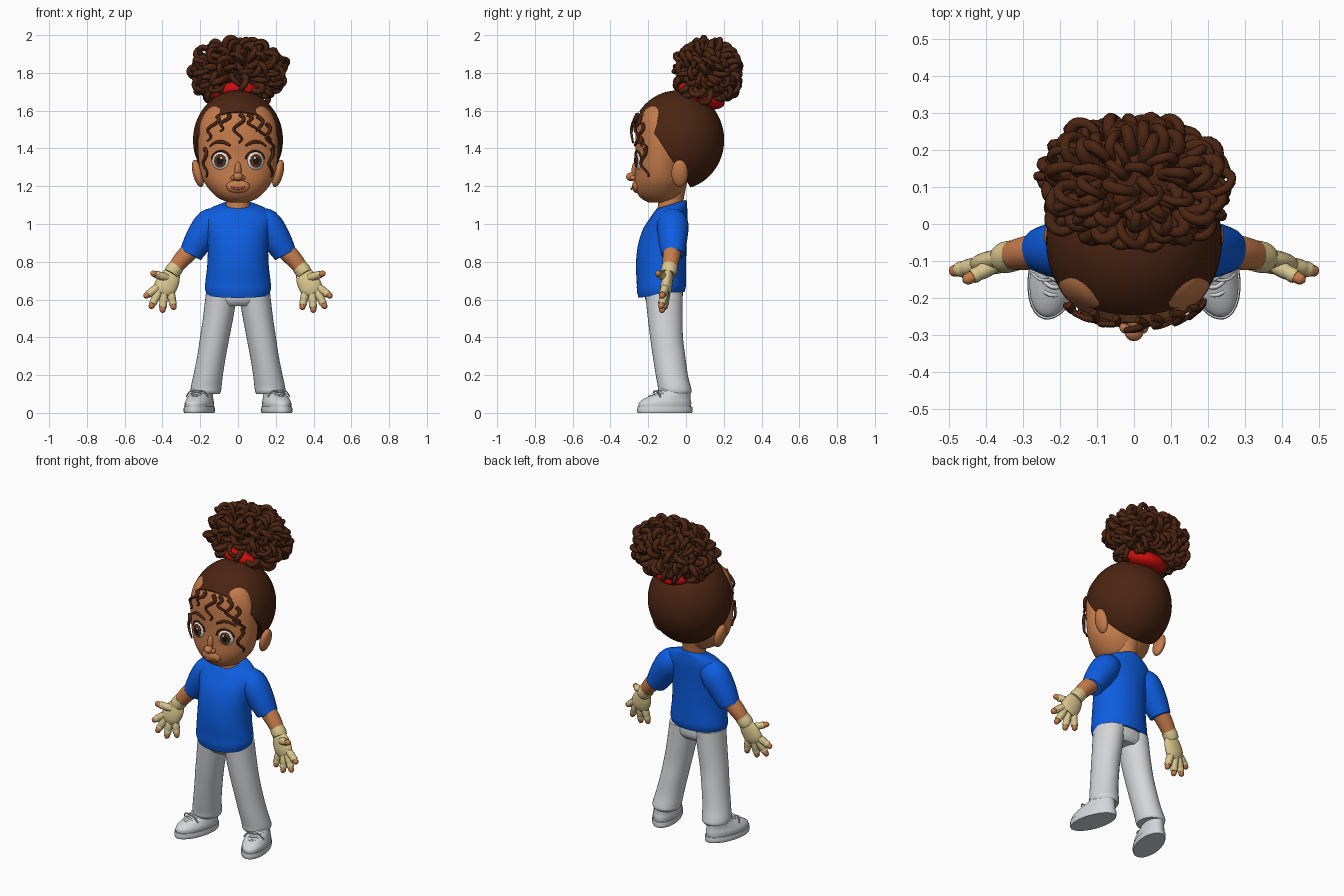
import bpy, bmesh, math, random
from mathutils import Vector, Matrix

if "Cube" in bpy.data.objects:
    bpy.data.objects.remove(bpy.data.objects["Cube"])
random.seed(4)


def material(name, r, g, b):
    m = bpy.data.materials.new(name)
    m.use_nodes = True
    m.diffuse_color = (r, g, b, 1)
    m.node_tree.nodes["Principled BSDF"].inputs["Base Color"].default_value = (r, g, b, 1)
    return m


SKIN = material("warm_skin", .56, .2, .07)
HAIR = material("dark_brown_hair", .07, .018, .006)
BLUE = material("shirt_blue", .004, .11, .75)
CLOTH = material("pale_grey_cloth", .66, .67, .69)
GLOVE = material("sand_glove", .70, .57, .27)
RED = material("band_red", .6, .004, .004)
WHITE = material("eye_white", .85, .85, .85)
IRIS = material("iris_brown", .11, .035, .012)
PUPIL = material("pupil_black", .012, .007, .005)
LIP = material("lip_red", .42, .09, .05)


def spline(rows, n=6):
    """Smooth Catmull-Rom interpolation through rows of numbers."""
    out = []
    for i in range(len(rows) - 1):
        quad = zip(rows[max(i - 1, 0)], rows[i], rows[i + 1], rows[min(i + 2, len(rows) - 1)])
        quad = list(quad)
        for k in range(n):
            t = k / n
            out.append([b + .5 * t * (c - a + t * (2 * a - 5 * b + 4 * c - d + t * (3 * (b - c) + d - a)))
                        for a, b, c, d in quad])
    return out + [list(rows[-1])]


def skin_rings(bm, rings):
    loops = [[bm.verts.new(p) for p in ring] for ring in rings]
    for a, b in zip(loops, loops[1:]):
        for i in range(len(a)):
            j = (i + 1) % len(a)
            bm.faces.new((a[i], a[j], b[j], b[i]))
    bm.faces.new(loops[0])
    bm.faces.new(loops[-1])


def stack(bm, rows, sides=32):
    """Horizontal ellipses: z, centre x, centre y, radius x, radius y, forward slope."""
    rings = []
    for z, cx, cy, rx, ry, slope in spline([(*r, 0)[:6] for r in rows]):
        angles = [math.tau * i / sides for i in range(sides)]
        rings.append([(cx + rx * math.cos(a), cy + ry * math.sin(a), z + slope * ry * math.sin(a))
                      for a in angles])
    skin_rings(bm, rings)


def tube(bm, rows, sides=10, n=4, flat=1):
    """Tube through rows of x, y, z, radius; flat scales its thickness."""
    rows = spline(rows, n)
    pts = [Vector(r[:3]) for r in rows]
    ref, rings = Vector((.01, 1, .02)), []
    for i, p in enumerate(pts):
        t = (pts[min(i + 1, len(pts) - 1)] - pts[max(i - 1, 0)]).normalized()
        ref = (ref - t * ref.dot(t)).normalized()
        side = ref.cross(t)
        rings.append([p + rows[i][3] * (side * math.cos(a) + ref * flat * math.sin(a))
                      for a in (math.tau * k / sides for k in range(sides))])
    skin_rings(bm, rings)


def ball(bm, loc, size, rot=Matrix()):
    mat = Matrix.Translation(loc) @ rot @ Matrix.Diagonal((*size, 1))
    bmesh.ops.create_uvsphere(bm, u_segments=32, v_segments=20, radius=1, matrix=mat)


def make(name, mat, bm, mirror=False):
    bmesh.ops.recalc_face_normals(bm, faces=bm.faces[:])
    mesh = bpy.data.meshes.new(name)
    bm.to_mesh(mesh)
    bm.free()
    mesh.materials.append(mat)
    ob = bpy.data.objects.new(name, mesh)
    bpy.context.collection.objects.link(ob)
    if mirror:
        ob.modifiers.new("Mirror", "MIRROR").use_mirror_merge = False
    bpy.ops.object.select_all(action="DESELECT")
    ob.select_set(True)
    bpy.context.view_layer.objects.active = ob
    bpy.ops.object.shade_smooth_by_angle(angle=math.radians(50))
    return ob


def part(name, mat, builder, *args, mirror=False, **kw):
    bm = bmesh.new()
    builder(bm, *args, **kw)
    return make(name, mat, bm, mirror)


# Face and neck
FACE = [(1.115, 0, -.15, .05, .05), (1.135, 0, -.143, .10, .093), (1.17, 0, -.141, .14, .121),
        (1.22, 0, -.136, .178, .136), (1.28, 0, -.135, .20, .135), (1.35, 0, -.134, .21, .134),
        (1.45, 0, -.134, .212, .134), (1.53, 0, -.14, .20, .12), (1.6, 0, -.142, .165, .093),
        (1.65, 0, -.13, .10, .05)]
FACE_DENSE = spline(FACE, 12)


def face_y(x, z):
    _, _, cy, rx, ry = min(FACE_DENSE, key=lambda r: abs(r[0] - z))
    return cy - ry * math.sqrt(max(0, 1 - (x / rx) ** 2))


part("face", SKIN, stack, FACE, sides=48)
part("neck", SKIN, stack, [(1.04, 0, -.085, .075, .07), (1.12, 0, -.08, .064, .066), (1.24, 0, -.06, .07, .07)])
part("muzzle", SKIN, ball, (0, -.262, 1.2), (.062, .023, .036))
part("ears", SKIN, ball, (.212, -.033, 1.268), (.027, .044, .074), Matrix.Rotation(.25, 4, "Y"), mirror=True)
bm = bmesh.new()
ball(bm, (0, -.29, 1.25), (.026, .027, .023))
ball(bm, (0, -.268, 1.285), (.018, .02, .045))
for s in (-1, 1):
    ball(bm, (s * .023, -.28, 1.244), (.016, .017, .014))
make("nose", SKIN, bm)
part("mouth", LIP, tube, [(x, -.288 + 8 * x * x, 1.187 + 6 * x * x, .0065 - abs(x) * .06)
                          for x in (-.058, -.03, 0, .03, .058)])

# Eyes with layered iris and pupil
turn = Matrix.Rotation(.25, 4, "Z")
outward = turn @ Vector((0, -1, 0))
eye = Vector((.09, face_y(.09, 1.335) + .012, 1.335))
part("eyeballs", WHITE, ball, eye, (.049, .026, .052), turn, mirror=True)
part("irises", IRIS, ball, eye + outward * .021, (.032, .007, .037), turn, mirror=True)
part("pupils", PUPIL, ball, eye + outward * .027, (.017, .003, .020), turn, mirror=True)
part("eye_glints", WHITE, ball, eye + outward * .029 + Vector((-.008, 0, .014)), (.007, .003, .007), turn, mirror=True)
lashes = []
for k in range(9):
    a = math.pi * (.05 + .9 * k / 8)
    x, z = eye.x + .05 * math.cos(a), eye.z + .052 * math.sin(a)
    lashes.append((x, face_y(x, z) - .004, z, .005))
part("upper_lashes", HAIR, tube, lashes, mirror=True)
part("eyebrows", HAIR, tube, [(x, face_y(x, z) - .003, z, r) for x, z, r in
     ((.04, 1.415, .006), (.08, 1.434, .009), (.12, 1.432, .007), (.15, 1.41, .003))], mirror=True)

# Swept-back hair, cut along a sloping hairline
bm = bmesh.new()
bmesh.ops.create_uvsphere(bm, u_segments=64, v_segments=40, radius=1,
                          matrix=Matrix.Translation((0, -.045, 1.445)) @ Matrix.Diagonal((.238, .247, .262, 1)))
bmesh.ops.bisect_plane(bm, geom=bm.verts[:] + bm.edges[:] + bm.faces[:], plane_co=(0, -.243, 1.59),
                       plane_no=(0, -.39, -.263), clear_outer=True)
bmesh.ops.holes_fill(bm, edges=[e for e in bm.edges if e.is_boundary])
make("hair_cap", HAIR, bm)

# Loose wavy strands: start x, start z, end x, end z, sway
bm = bmesh.new()
for x0, z0, x1, z1, sway in ((-.11, 1.57, -.17, 1.44, .018), (-.05, 1.58, -.10, 1.49, .014),
                             (.01, 1.58, -.005, 1.43, .024), (.05, 1.58, .09, 1.49, .016),
                             (.10, 1.57, .16, 1.43, .02), (.15, 1.53, .18, 1.39, .016),
                             (.178, 1.40, .172, 1.25, .01), (-.178, 1.40, -.172, 1.25, .01)):
    rows = []
    for k in range(10):
        t = k / 9
        z = z0 + (z1 - z0) * t
        x = x0 + (x1 - x0) * t + sway * math.sin(t * 9)
        rows.append((x, face_y(x, z) - .012 - .012 * math.sin(t * math.pi), z, .011 - .006 * t))
    tube(bm, rows, 8, 3)
make("loose_strands", HAIR, bm)

# Hair band and puff of hooked curls
part("hair_band", RED, ball, (0, .08, 1.68), (.132, .132, .06), Matrix.Rotation(-.37, 4, "X"))
CENTRE, SIZE = Vector((0, .115, 1.80)), Vector((.285, .185, .185))
part("puff_core", HAIR, ball, CENTRE + Vector((0, .01, .025)), (.2, .125, .11))
bm = bmesh.new()
COUNT = 190
for i in range(COUNT):
    h = 1 - 2 * (i + .5) / COUNT
    w = math.sqrt(1 - h * h)
    d = Vector((w * math.cos(i * 2.39996), w * math.sin(i * 2.39996), h))
    if h < -.85 or (h < -.25 and abs(d.x) < .45 and d.y < .3):
        continue
    reach = Vector(a * b for a, b in zip(d, SIZE))
    s = d.cross(Vector([random.uniform(-1, 1) for _ in range(3)])).normalized()
    drift = d.cross(s) * random.uniform(-.02, .02)
    r, thick = random.uniform(.024, .036), random.uniform(.015, .021)
    start = CENTRE + reach * random.uniform(.7, .82)
    rows = [(*(CENTRE + reach * .4), thick)]
    for k in range(8):
        a = k / 7 * 4.3
        p = start + s * r * (1 - math.cos(a)) + d * r * 1.2 * math.sin(a) + drift * k / 4
        rows.append((*p, thick * (1 - .06 * k)))
    tube(bm, rows, 8, 2)
make("puff_curls", HAIR, bm)

# Shirt
part("shirt_body", BLUE, stack, [
    (.625, 0, -.13, .165, .122, .13), (.66, 0, -.13, .175, .13, .1), (.70, 0, -.13, .172, .131, .05),
    (.78, 0, -.132, .163, .133, 0), (.88, 0, -.127, .16, .129, 0), (.97, 0, -.112, .168, .117, 0),
    (1.04, 0, -.09, .182, .098, .05), (1.08, 0, -.08, .15, .086, .15), (1.1, 0, -.076, .10, .08, .25),
    (1.105, 0, -.076, .075, .075, .3)], sides=48)
part("sleeves", BLUE, tube, [(.09, -.07, 1.025, .06), (.145, -.07, 1.0, .083), (.2, -.07, .925, .078),
                             (.245, -.07, .85, .064), (.252, -.07, .838, .060)], sides=24, mirror=True)

# Arms and fingerless gloves
part("forearms", SKIN, tube, [(.22, -.07, .89, .05), (.29, -.078, .82, .046), (.35, -.09, .745, .036)],
     sides=20, mirror=True)
bm = bmesh.new()
tube(bm, [(.325, -.086, .775, .042), (.345, -.09, .75, .043), (.355, -.094, .735, .04)], 20)
tube(bm, [(.34, -.09, .755, .036), (.362, -.098, .71, .056), (.388, -.106, .66, .060), (.40, -.11, .632, .045)],
     20, flat=.52)
tips = bmesh.new()
# Finger base and tip pairs, thumb last
for base, tip in (((.425, -.11, .665), (.497, -.13, .612)), ((.42, -.112, .64), (.465, -.135, .552)),
                  ((.392, -.11, .63), (.40, -.13, .53)), ((.357, -.105, .64), (.338, -.115, .545)),
                  ((.375, -.11, .715), (.462, -.155, .742))):
    a, b = Vector(base), Vector(tip)
    tube(bm, [(*a.lerp(b, t), r) for t, r in ((-.2, .019), (.3, .022), (.5, .020), (.62, .021), (.72, .019))], 12)
    tube(tips, [(*a.lerp(b, t), r) for t, r in ((.4, .015), (.75, .0165), (.92, .014), (1, .005))], 12)
make("gloves", GLOVE, bm, True)
make("fingertips", SKIN, tips, True)

# Trousers
part("trouser_seat", CLOTH, stack, [(.565, 0, -.115, .13, .075), (.6, 0, -.117, .166, .098), (.68, 0, -.12, .16, .1)])
part("trouser_legs", CLOTH, stack, [
    (.64, .085, -.117, .084, .1), (.5, .106, -.11, .080, .092), (.4, .123, -.103, .078, .087),
    (.3, .14, -.09, .076, .086), (.2, .158, -.075, .078, .085), (.14, .168, -.062, .081, .087),
    (.115, .17, -.058, .08, .088), (.10, .17, -.057, .074, .08)], mirror=True)

# Shoes, turned outwards
foot = Matrix.Translation((.205, -.112, 0)) @ Matrix.Rotation(.27, 4, "Z")
bm = bmesh.new()
stack(bm, [(.03, 0, 0, .069, .143), (.055, 0, .002, .07, .142), (.08, 0, .018, .063, .122),
           (.11, 0, .052, .056, .086), (.15, 0, .07, .05, .06)])
for k in range(4):
    y, z = -.075 + .022 * k, .084 + .013 * k
    tube(bm, [(-.04, y + .01, z - .012, .006), (0, y - .008, z + .006, .006), (.04, y + .01, z - .012, .006)], 8)
for s in (-1, 1):
    tube(bm, [(0, -.04, .11, .004), (s * .035, -.05, .115, .004), (s * .06, -.04, .085, .004)], 8)
bm.transform(foot)
make("shoe_uppers", CLOTH, bm, True)
bm = bmesh.new()
stack(bm, [(0, 0, 0, .073, .148), (.012, 0, 0, .076, .151), (.034, 0, 0, .074, .149)])
bm.transform(foot)
make("shoe_soles", CLOTH, bm, True)
